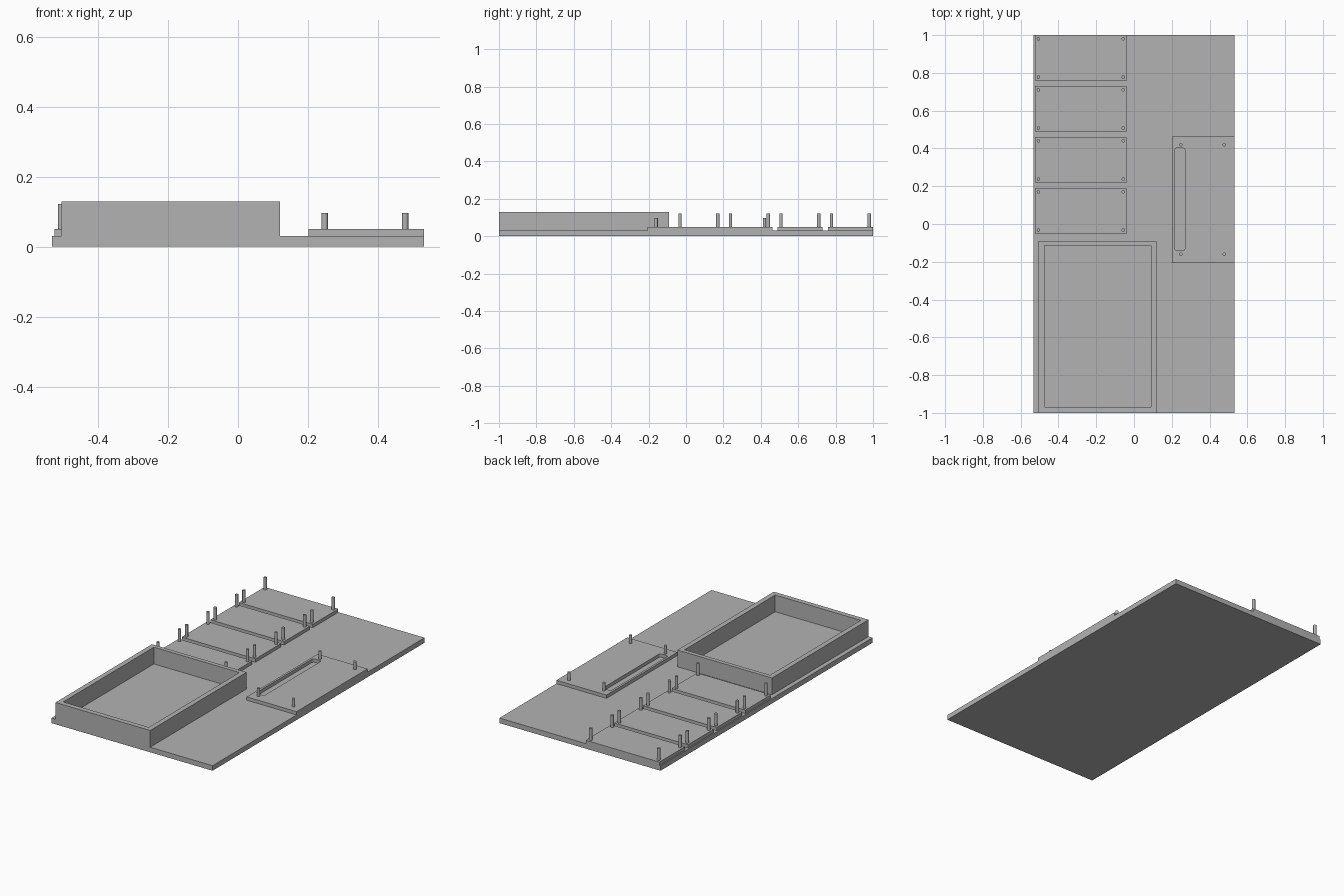
import bpy
import bmesh
import math

cube = bpy.data.objects.get("Cube")
if cube:
    bpy.data.objects.remove(cube, do_unlink=True)

grey = bpy.data.materials.new("plain grey")
grey.use_nodes = True
colour = (0.45, 0.45, 0.45, 1)
grey.diffuse_color = colour
grey.node_tree.nodes["Principled BSDF"].inputs["Base Color"].default_value = colour

BASE_TOP, PAD_TOP = 0.03, 0.05


def add_object(name, bm):
    mesh = bpy.data.meshes.new(name)
    bmesh.ops.recalc_face_normals(bm, faces=bm.faces)
    bm.to_mesh(mesh)
    bm.free()
    mesh.materials.append(grey)
    obj = bpy.data.objects.new(name, mesh)
    bpy.context.collection.objects.link(obj)
    return obj


def block(name, x, y, z, corner=0.0):
    """Box from ranges, with optionally rounded upright edges."""
    bm = bmesh.new()
    bmesh.ops.create_cube(bm, size=1)
    for v in bm.verts:
        v.co = [r[0] + (c + 0.5) * (r[1] - r[0]) for c, r in zip(v.co, (x, y, z))]
    if corner:
        upright = [e for e in bm.edges if abs(e.verts[0].co.z - e.verts[1].co.z) > 0.001]
        bmesh.ops.bevel(bm, geom=upright, offset=corner, segments=4,
                        profile=0.5, affect='EDGES')
    return add_object(name, bm)


def pin(name, x, y, top, radius=0.009):
    bm = bmesh.new()
    height = top - BASE_TOP
    bmesh.ops.create_cone(bm, cap_ends=True, segments=16, radius1=radius,
                          radius2=radius, depth=height)
    bmesh.ops.translate(bm, verts=bm.verts, vec=(x, y, BASE_TOP + height / 2))
    obj = add_object(name, bm)
    for face in obj.data.polygons:
        face.use_smooth = abs(face.normal.z) < 0.5
    for edge in obj.data.edges:
        a, b = (obj.data.vertices[i].co.z for i in edge.vertices)
        edge.use_edge_sharp = abs(a - b) < 0.001
    return obj


def cut(obj, cutter):
    cutter.hide_render = True
    cutter.hide_set(True)
    cutter.display_type = 'WIRE'
    mod = obj.modifiers.new("cut", 'BOOLEAN')
    mod.operation = 'DIFFERENCE'
    mod.solver = 'EXACT'
    mod.object = cutter
    # Bake the cut, then drop the helper
    bpy.context.view_layer.update()
    result = bpy.data.meshes.new_from_object(
        obj.evaluated_get(bpy.context.evaluated_depsgraph_get()))
    obj.modifiers.clear()
    obj.data = result
    bpy.data.objects.remove(cutter, do_unlink=True)


# Base plate
block("base_plate", (-0.532, 0.532), (-1, 1), (0, BASE_TOP))

# Open tray with four walls
tray = block("tray_walls", (-0.505, 0.12), (-1, -0.09), (BASE_TOP, 0.13))
cut(tray, block("tray_cutter", (-0.475, 0.09), (-0.97, -0.115), (0, 0.2)))

# Row of four small mounting pads, each with four pins
for i in range(4):
    back = 1.0 - 0.27 * i
    block(f"small_pad_{i + 1}", (-0.525, -0.037), (back - 0.242, back),
          (BASE_TOP, PAD_TOP), 0.004)
    for x in (-0.506, -0.057):
        for y in (back - 0.02, back - 0.222):
            pin("small_pad_pin", x, y, 0.122)

# Large mounting pad with a long slot and four short pins
pad = block("large_pad", (0.202, 0.532), (-0.207, 0.462), (BASE_TOP, PAD_TOP))
cut(pad, block("slot_cutter", (0.215, 0.27), (-0.14, 0.402), (0, 0.1), 0.012))
for x in (0.248, 0.478):
    for y in (-0.16, 0.42):
        pin("large_pad_pin", x, y, 0.097)
